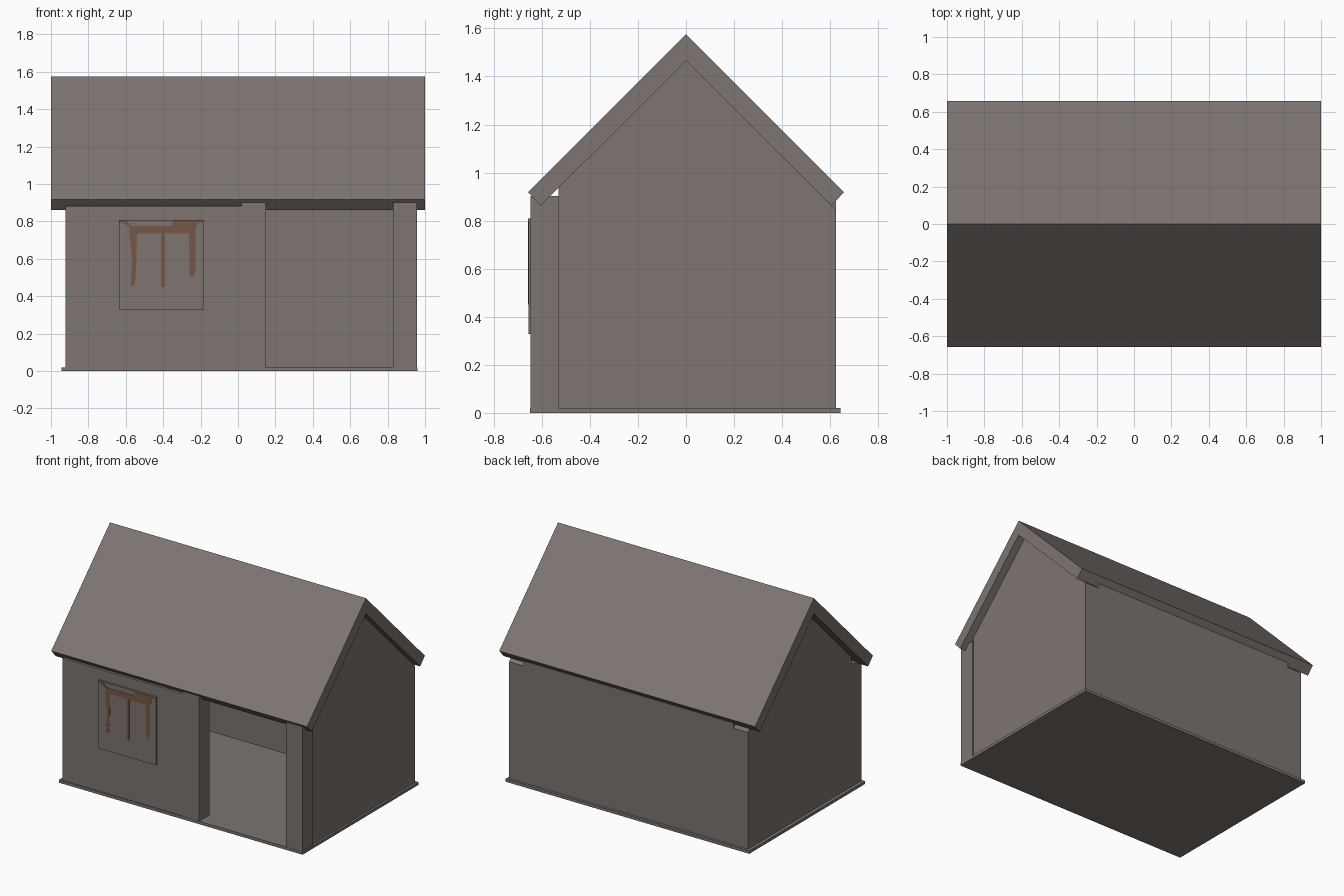
import bpy, bmesh
from mathutils import Vector

if "Cube" in bpy.data.objects:
    bpy.data.objects.remove(bpy.data.objects["Cube"])


def material(name, rgb):
    m = bpy.data.materials.new(name)
    m.diffuse_color = (*rgb, 1.0)
    m.use_nodes = True
    m.node_tree.nodes["Principled BSDF"].inputs["Base Color"].default_value = m.diffuse_color
    return m


PLASTER = material("weathered grey plaster", (0.205, 0.178, 0.163))
RUST = material("rust brown paint", (0.185, 0.095, 0.062))


def prism(name, outline, offset, mat):
    """Extrude a closed 3D outline along the offset vector."""
    bm = bmesh.new()
    face = bm.faces.new([bm.verts.new(p) for p in outline])
    ext = bmesh.ops.extrude_face_region(bm, geom=[face])
    moved = [g for g in ext["geom"] if isinstance(g, bmesh.types.BMVert)]
    bmesh.ops.translate(bm, verts=moved, vec=Vector(offset))
    bmesh.ops.recalc_face_normals(bm, faces=bm.faces[:])
    mesh = bpy.data.meshes.new(name)
    bm.to_mesh(mesh)
    bm.free()
    mesh.materials.append(mat)
    obj = bpy.data.objects.new(name, mesh)
    bpy.context.collection.objects.link(obj)
    return obj


def box(name, x, y, z, mat=PLASTER):
    outline = [(x[0], y[0], z[0]), (x[1], y[0], z[0]),
               (x[1], y[1], z[0]), (x[0], y[1], z[0])]
    return prism(name, outline, (0, 0, z[1] - z[0]), mat)


# Floor slab
box("floor_slab", (-0.945, 0.96), (-0.65, 0.643), (0, 0.02))

# Roof: two pitched slabs in one chevron profile
roof = [(0, 1.575), (0.657, 0.918), (0.605, 0.862),
        (0, 1.465), (-0.605, 0.862), (-0.657, 0.918)]
prism("roof", [(-1, y, z) for y, z in roof], (2, 0, 0), PLASTER)

# Hollow body: gabled end walls, back wall, front wall
gable = [(-0.53, 0.02), (0.625, 0.02), (0.625, 0.845), (0, 1.47), (-0.53, 0.94)]
for name, x in (("left_gable_wall", -0.922), ("right_gable_wall", 0.83)):
    prism(name, [(x, y, z) for y, z in gable], (0.115, 0, 0), PLASTER)
box("back_wall", (-0.81, 0.83), (0.51, 0.625), (0.02, 0.88))
box("front_wall", (-0.922, 0.02), (-0.642, -0.53), (0.02, 0.882))

# Posts beside the door opening
for name, x in (("left_door_post", (0.02, 0.15)), ("right_door_post", (0.83, 0.957))):
    box(name, x, (-0.648, -0.53), (0, 0.902))

# Boarded window and the painted drips on it
box("window_board", (-0.635, -0.182), (-0.655, -0.64), (0.328, 0.808))
drips = [(-0.635, 0.808), (-0.635, 0.797), (-0.615, 0.79), (-0.58, 0.772),
         (-0.58, 0.72), (-0.567, 0.6), (-0.575, 0.45), (-0.553, 0.46),
         (-0.545, 0.53), (-0.54, 0.735), (-0.412, 0.735), (-0.412, 0.45),
         (-0.39, 0.45), (-0.39, 0.735), (-0.262, 0.735), (-0.258, 0.51),
         (-0.243, 0.495), (-0.228, 0.53), (-0.228, 0.75), (-0.215, 0.79),
         (-0.185, 0.797), (-0.185, 0.808), (-0.34, 0.808), (-0.36, 0.775),
         (-0.57, 0.775), (-0.6, 0.808)]
prism("window_paint_drips", [(x, -0.657, z) for x, z in drips], (0, 0.003, 0), RUST)
